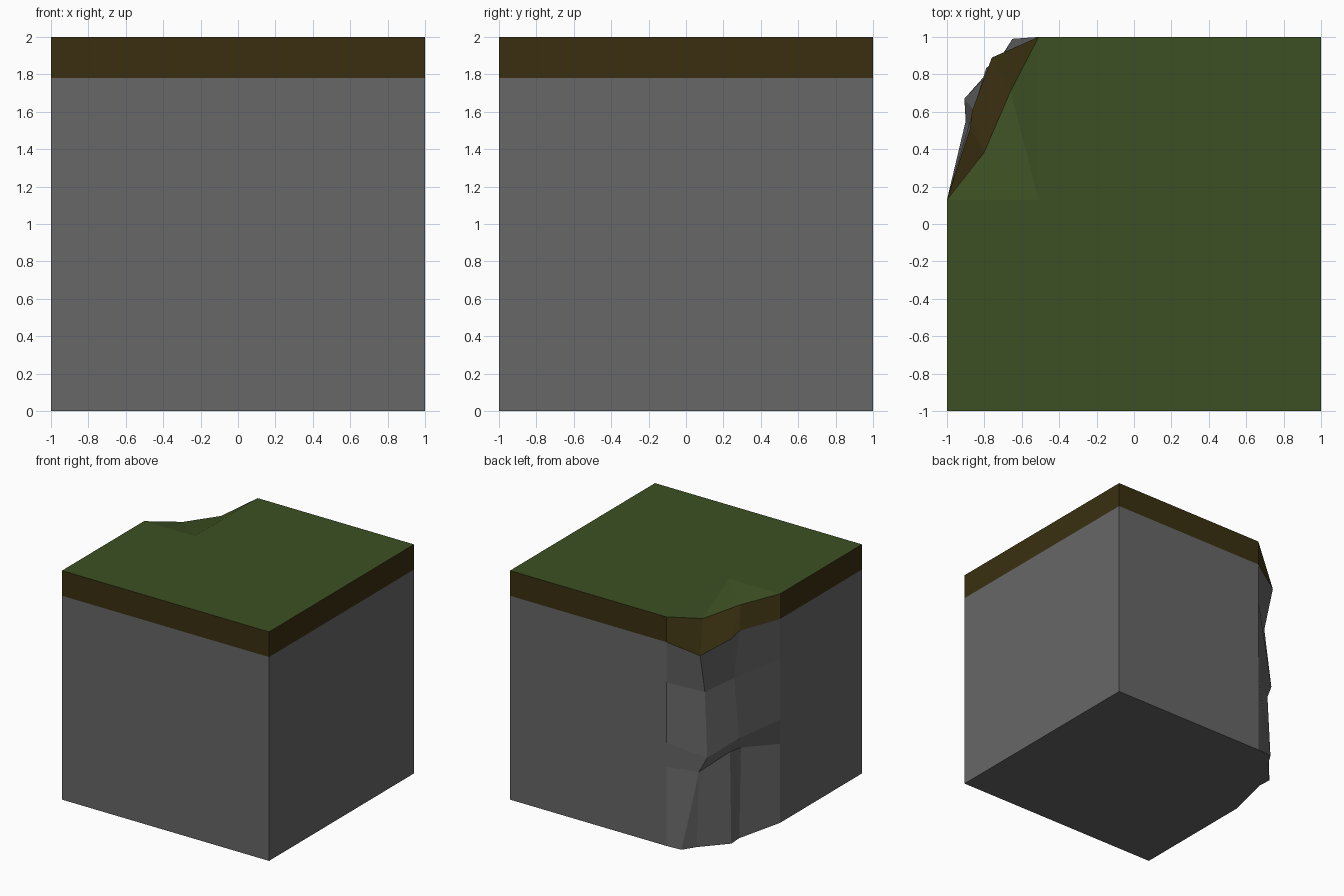
import bpy
import bmesh

cube = bpy.data.objects.get("Cube")
if cube:
    bpy.data.objects.remove(cube, do_unlink=True)


def material(name, colour):
    mat = bpy.data.materials.new(name)
    mat.use_nodes = True
    mat.diffuse_color = (*colour, 1)
    bsdf = mat.node_tree.nodes["Principled BSDF"]
    bsdf.inputs["Base Color"].default_value = (*colour, 1)
    bsdf.inputs["Roughness"].default_value = 0.9
    return mat


GRASS, SOIL, STONE = range(3)
materials = [
    material("grass green", (0.046, 0.081, 0.017)),
    material("soil brown", (0.041, 0.028, 0.005)),
    material("stone grey", (0.135, 0.135, 0.135)),
]

# Plan of the block: the broken corner runs from BREAK_X to BREAK_Y
BREAK_X, BREAK_Y = -0.51, 0.13

# Each level: height at the intact walls, then the broken points
# (near back wall pair, near side wall pair; a pair may coincide)
back_top, side_top = (-0.66, 0.71, 1.915), (-0.80, 0.385, 1.95)
back_soil = (-0.76, 0.89, 1.685)
back_mid, side_mid = (-0.743, 0.80, 1.33), (-0.85, 0.55, 1.385)
back_ledge, side_ledge = (-0.79, 0.835, 0.78), (-0.883, 0.53, 0.86)
back_notch = (-0.727, 0.86, 0.65)
levels = [
    (2, back_top, back_top, side_top, side_top),
    (1.78, back_soil, back_soil, (-0.866, 0.604, 1.755), (-0.877, 0.51, 1.79)),
    (1.43, back_mid, back_mid, side_mid, side_mid),
    (0.9, back_ledge, back_ledge, side_ledge, side_ledge),
    (0.69, back_notch, back_notch, (-0.81, 0.55, 0.73), (-0.81, 0.4, 0.71)),
    (0, (-0.65, 0.99, 0), (-0.72, 0.88, 0), (-0.907, 0.67, 0), (-0.9, 0.55, 0)),
]

bm = bmesh.new()
rings = []
for z, *broken in levels:
    outline = [(BREAK_X, 1, z), *broken, (-1, BREAK_Y, z),
               (-1, -1, z), (1, -1, z), (1, 1, z)]
    rings.append([bm.verts.new(p) for p in outline])


def face(verts, index):
    bm.faces.new(verts).material_index = index


# Walls: the first band is soil, the rest stone
for band, (upper, lower) in enumerate(zip(rings, rings[1:])):
    for i in range(len(upper)):
        j = (i + 1) % len(upper)
        face([upper[i], lower[i], lower[j], upper[j]], STONE if band else SOIL)

# Grass top, sinking towards the broken corner
a, b, _, c, _, d, *corners = rings[0]
inner = bm.verts.new((BREAK_X, BREAK_Y, 2))
face([a, inner, d, *corners], GRASS)
for p, q in ((a, b), (b, c), (c, d)):
    face([p, q, inner], GRASS)

# Stone underside
face(rings[-1][::-1], STONE)

# Close the coinciding pairs and face everything outwards
bmesh.ops.remove_doubles(bm, verts=bm.verts, dist=0.0005)
bmesh.ops.recalc_face_normals(bm, faces=bm.faces)

mesh = bpy.data.meshes.new("broken_ground_block")
bm.to_mesh(mesh)
bm.free()
for mat in materials:
    mesh.materials.append(mat)
block = bpy.data.objects.new("broken_ground_block", mesh)
bpy.context.collection.objects.link(block)
